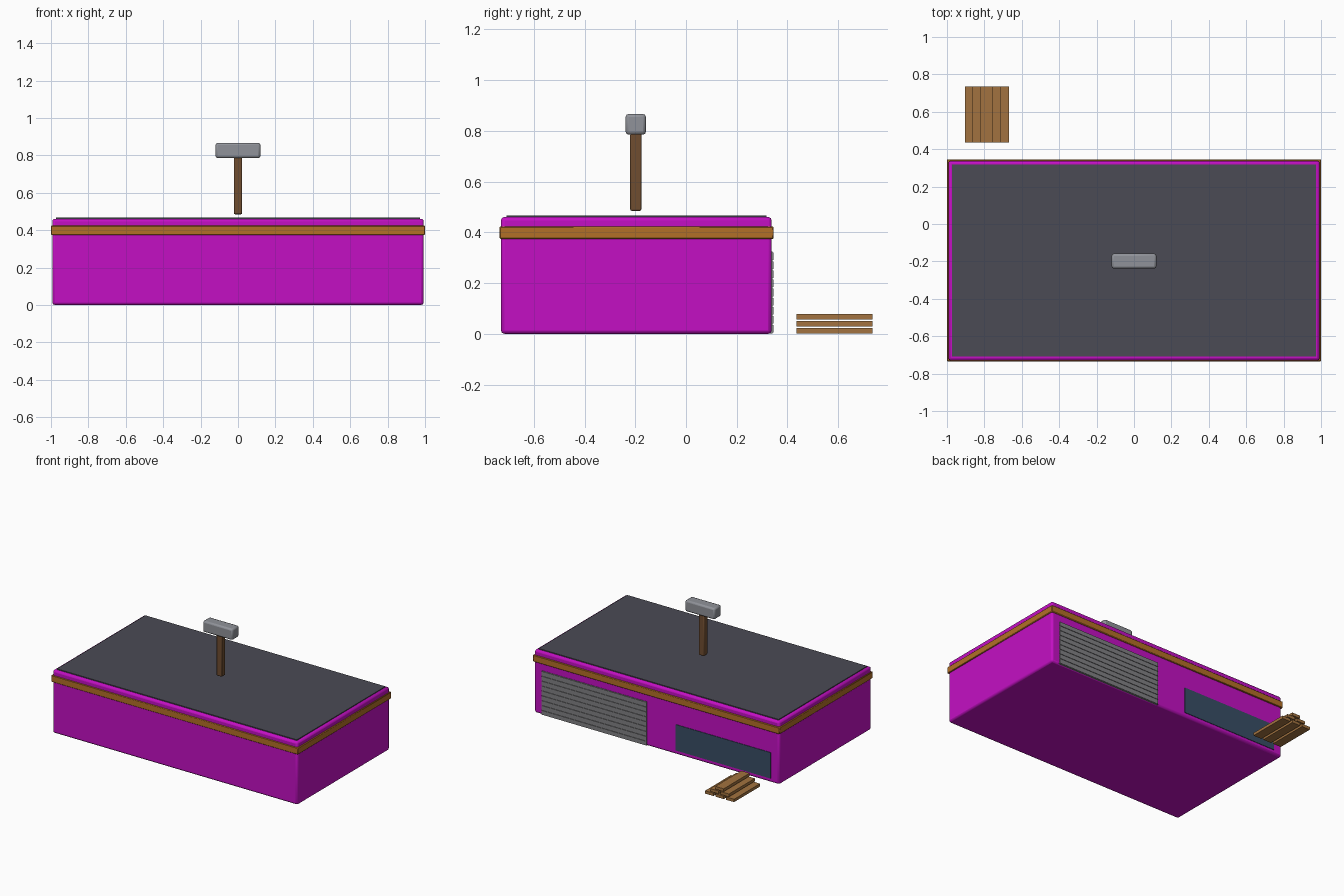
import bpy

if "Cube" in bpy.data.objects:
    bpy.data.objects.remove(bpy.data.objects["Cube"])

def material(name, rgb):
    m = bpy.data.materials.new(name)
    m.diffuse_color = (*rgb, 1)
    m.use_nodes = True
    m.node_tree.nodes["Principled BSDF"].inputs["Base Color"].default_value = m.diffuse_color
    return m

purple = material("purple_paint", (0.55, 0.005, 0.55))
orange = material("orange_trim", (0.45, 0.16, 0.02))
dark = material("dark_roof", (0.07, 0.07, 0.09))
steel = material("steel", (0.28, 0.29, 0.32))
shutter_grey = material("shutter_grey", (0.22, 0.22, 0.23))
glass = material("dark_glass", (0.04, 0.075, 0.13))
wood = material("plank_wood", (0.36, 0.17, 0.05))
handle_wood = material("handle_wood", (0.16, 0.075, 0.03))

def box(name, x, y, z, mat, bevel=0, segments=2):
    """Box from (min, max) ranges on each axis, optionally bevelled."""
    ranges = (x, y, z)
    bpy.ops.mesh.primitive_cube_add(size=1, location=[(a + b) / 2 for a, b in ranges])
    ob = bpy.context.object
    ob.name = name
    ob.scale = [b - a for a, b in ranges]
    bpy.ops.object.transform_apply(location=False, rotation=False, scale=True)
    ob.data.materials.append(mat)
    if bevel:
        mod = ob.modifiers.new("Bevel", "BEVEL")
        mod.width = bevel
        mod.segments = segments
        bpy.ops.object.shade_smooth_by_angle()
    return ob

# Building
box("building_body", (-0.993, 0.993), (-0.73, 0.338), (0, 0.461), purple, 0.014)
box("roof_panel", (-0.973, 0.973), (-0.708, 0.317), (0.45, 0.467), dark)
box("trim_band", (-1, 1), (-0.735, 0.346), (0.374, 0.424), orange, 0.004, 1)

# Roller shutter on the back wall: backing plus raised slats
box("shutter_backing", (0.08, 0.93), (0.33, 0.341), (0.002, 0.324), shutter_grey)
slats = 9
pitch = 0.322 / slats
for i in range(slats):
    z = 0.002 + i * pitch
    box(f"shutter_slat_{i + 1}", (0.08, 0.93), (0.335, 0.345),
        (z + 0.003, z + pitch - 0.003), shutter_grey)

# Window on the back wall
box("back_window", (-0.925, -0.155), (0.33, 0.342), (0.03, 0.22), glass)

# Hammer sign floating just above the roof
box("hammer_handle", (-0.022, 0.022), (-0.22, -0.176), (0.485, 0.79), handle_wood, 0.006)
box("hammer_head", (-0.12, 0.12), (-0.238, -0.158), (0.785, 0.867), steel, 0.012)

# Plank pile: 3-2-1 pyramid behind the building
for layer, count in enumerate((3, 2, 1)):
    for i in range(count):
        cx = -0.787 + (i - (count - 1) / 2) * 0.084
        z = 0.002 + layer * 0.0272
        box(f"plank_{layer + 1}_{i + 1}", (cx - 0.0335, cx + 0.0335),
            (0.435, 0.735), (z, z + 0.021), wood)
